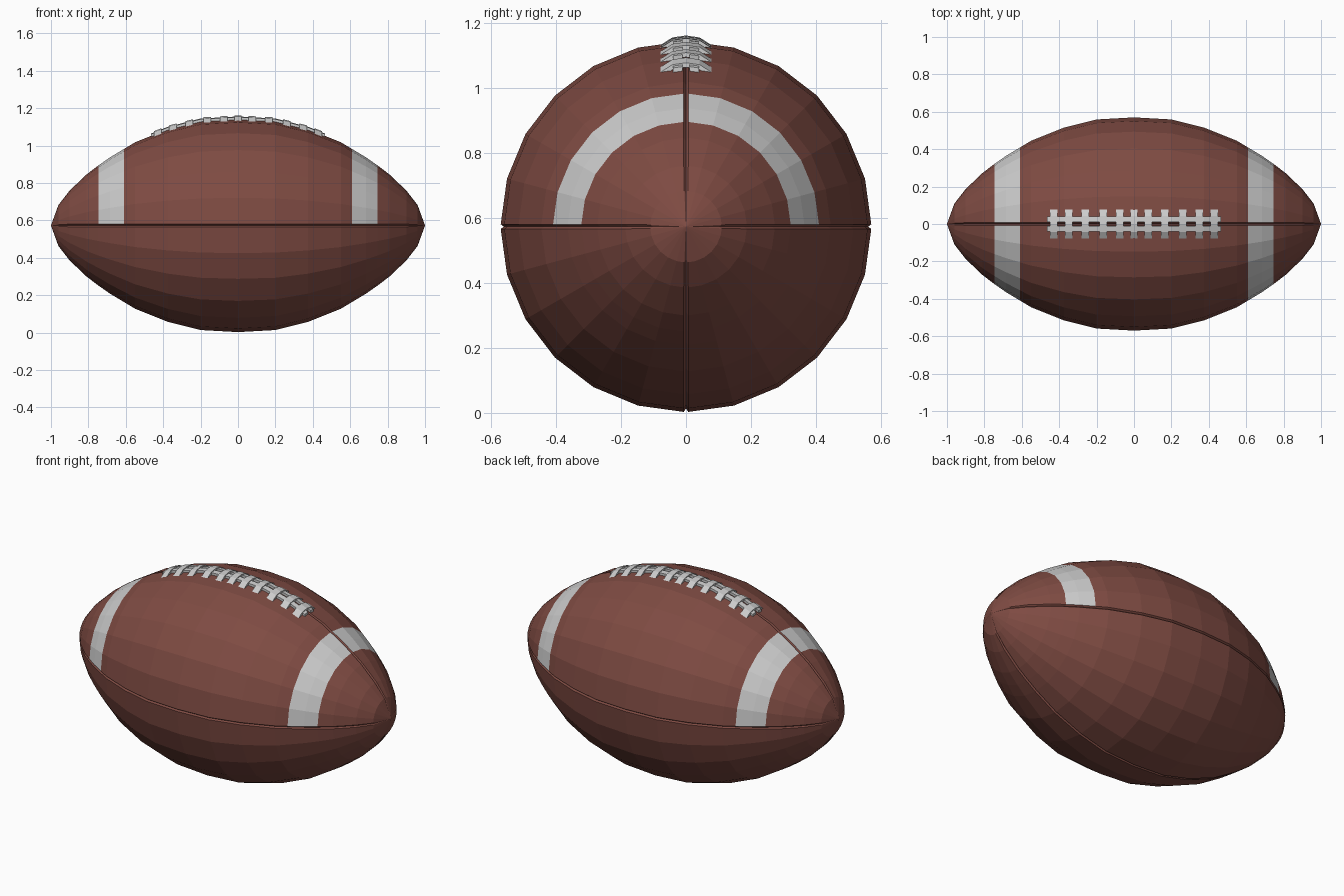
import bpy, bmesh
from math import sin, cos, pi

if "Cube" in bpy.data.objects:
    bpy.data.objects.remove(bpy.data.objects["Cube"])

C = 0.573   # height of the long axis
# half profile: x, radius (0.61 and 0.745 are the stripe edges)
HALF = [(0, .570), (.2, .559), (.375, .515), (.55, .445), (.61, .409), (.685, .364),
        (.745, .322), (.81, .273), (.9, .187), (.96, .110)]
PROFILE = [(-x, r) for x, r in HALF[:0:-1]] + HALF


def radius(x):
    x = abs(x)
    for (a, ra), (b, rb) in zip(HALF, HALF[1:]):
        if x <= b:
            return ra + (rb - ra) * (x - a) / (b - a)
    return 0


def material(name, rgb):
    m = bpy.data.materials.new(name)
    m.diffuse_color = (*rgb, 1)
    m.use_nodes = True
    m.node_tree.nodes["Principled BSDF"].inputs["Base Color"].default_value = m.diffuse_color
    return m


def finish(name, bm, mats):
    bmesh.ops.recalc_face_normals(bm, faces=bm.faces)
    me = bpy.data.meshes.new(name)
    bm.to_mesh(me)
    bm.free()
    for m in mats:
        me.materials.append(m)
    ob = bpy.data.objects.new(name, me)
    bpy.context.collection.objects.link(ob)
    return ob


leather = material("leather", (.21, .07, .055))
white = material("white", (.8, .8, .8))


# Ball: 24-sided rings with a sunken seam at each quarter
def section(r):
    da = min(.007 / r, .05)
    pts = []
    for k in range(24):
        a = k * pi / 12
        if k % 6 == 0:
            pts += [(a - da, r, True), (a, r - min(.01, r * .08), True), (a + da, r, False)]
        else:
            pts.append((a, r, False))
    return pts


bm = bmesh.new()
rings = []
for x, r in PROFILE:
    rings.append([bm.verts.new((x, q * cos(a), C + q * sin(a))) for a, q, _ in section(r)])
seam = [s for _, _, s in section(.5)]
n = len(seam)
for (xa, _), (xb, _), A, B in zip(PROFILE, PROFILE[1:], rings, rings[1:]):
    striped = .61 < abs(xa + xb) / 2 < .745
    for i in range(n):
        j = (i + 1) % n
        f = bm.faces.new((A[i], A[j], B[j], B[i]))
        # white stripes on the upper half only
        if striped and not seam[i] and f.calc_center_median().z > C:
            f.material_index = 1
for ring, x in ((rings[0], -1), (rings[-1], 1)):
    tip = bm.verts.new((x, 0, C))
    for i in range(n):
        bm.faces.new((ring[i], ring[(i + 1) % n], tip))
finish("ball", bm, [leather, white])


# Laces: closed (y, height over surface) outline swept along the top of the ball
def strip(bm, xs, outline):
    loops = [[bm.verts.new((x, y, C + radius(x) + h)) for y, h in outline] for x in xs]
    m = len(outline)
    for A, B in zip(loops, loops[1:]):
        for i in range(m):
            j = (i + 1) % m
            bm.faces.new((A[i], A[j], B[j], B[i]))
    bm.faces.new(loops[0])
    bm.faces.new(loops[-1])


bm = bmesh.new()
along = [-.465, -.375, -.2, 0, .2, .375, .465]
for s in (-1, 1):
    strip(bm, along, [(s * .011, -.008), (s * .011, .013), (s * .040, .009), (s * .040, -.012)])
finish("long_laces", bm, [white])

bm = bmesh.new()
top = [(-.078, -.010), (-.042, .013), (0, .019), (.042, .013), (.078, -.010)]
outline = top + [(y * .95, h - .014) for y, h in reversed(top)]
for c in (-.43, -.35, -.26, -.165, -.075, 0, .075, .165, .26, .35, .43):
    strip(bm, [c - .02, c + .02], outline)
finish("cross_laces", bm, [white])
